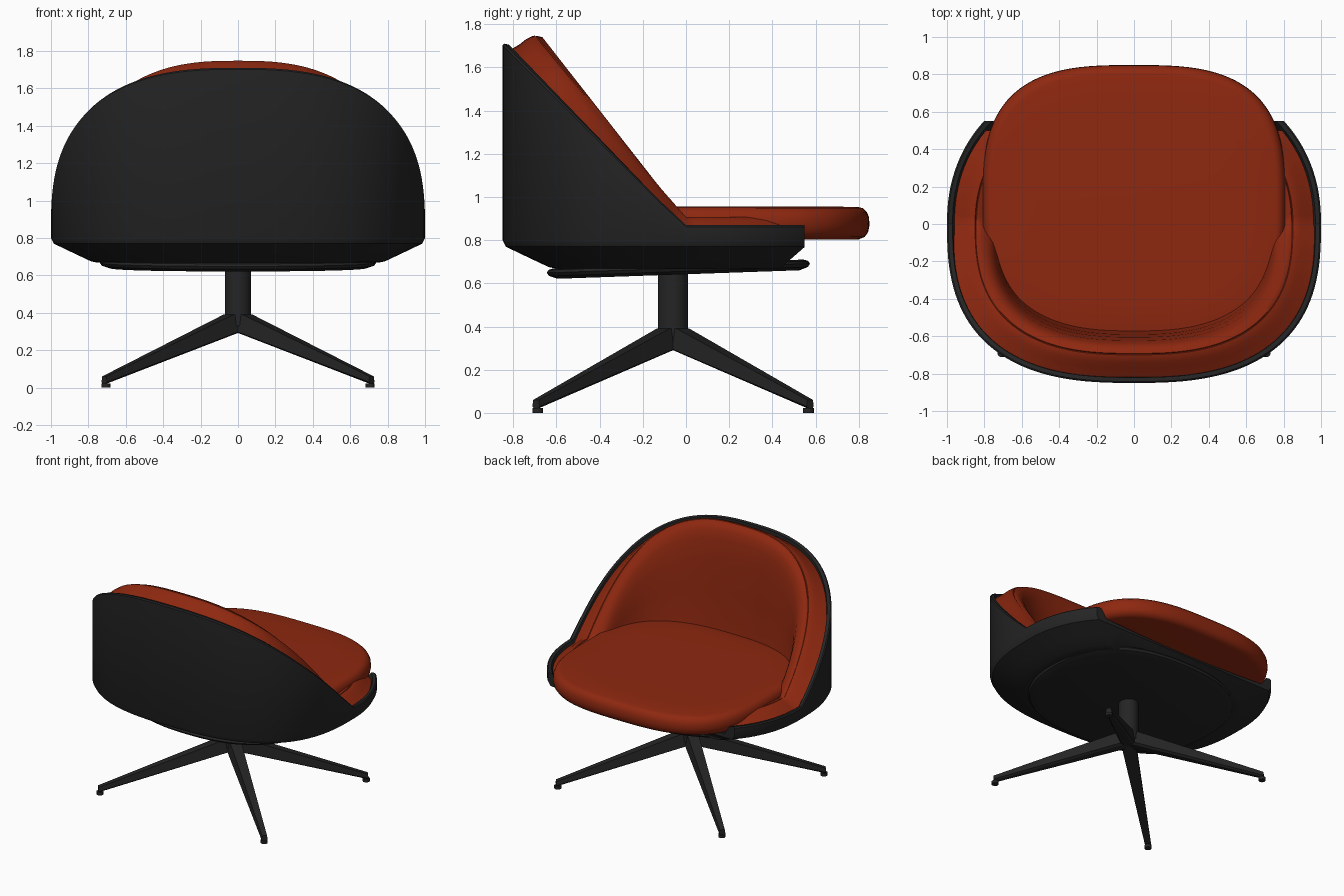
import bpy, bmesh, math
from mathutils import Vector, Matrix

if "Cube" in bpy.data.objects:
    bpy.data.objects.remove(bpy.data.objects["Cube"])

N = 144


def material(name, rgb):
    m = bpy.data.materials.new(name)
    m.diffuse_color = (*rgb, 1)
    m.use_nodes = True
    m.node_tree.nodes["Principled BSDF"].inputs["Base Color"].default_value = m.diffuse_color
    return m


RED = material("rust red fabric", (0.27, 0.021, 0.005))
BLACK = material("charcoal black", (0.018, 0.018, 0.018))


def finish(bm, name, mat, angle=35):
    bmesh.ops.recalc_face_normals(bm, faces=bm.faces[:])
    me = bpy.data.meshes.new(name)
    bm.to_mesh(me)
    bm.free()
    me.materials.append(mat)
    ob = bpy.data.objects.new(name, me)
    bpy.context.collection.objects.link(ob)
    bpy.ops.object.select_all(action='DESELECT')
    ob.select_set(True)
    bpy.context.view_layer.objects.active = ob
    bpy.ops.object.shade_smooth_by_angle(angle=math.radians(angle))
    return ob


def loft(rings, closed=False):
    """Skin a list of equal point loops; cap the ends, or join last to first."""
    bm = bmesh.new()
    vs = [[bm.verts.new(p) for p in r] for r in rings]
    n = len(rings[0])
    pairs = list(zip(vs, vs[1:])) + ([(vs[-1], vs[0])] if closed else [])
    for a, b in pairs:
        for i in range(n):
            j = (i + 1) % n
            bm.faces.new((a[i], a[j], b[j], b[i]))
    if not closed:
        bm.faces.new(vs[0])
        bm.faces.new(vs[-1])
    return bm


def cut(bm, co, no):
    """Slice off everything in front of a plane and close the cut."""
    geom = bm.verts[:] + bm.edges[:] + bm.faces[:]
    bmesh.ops.bisect_plane(bm, geom=geom, plane_co=co, plane_no=no, clear_outer=True)
    edges = [e for e in bm.edges if e.is_boundary]
    bmesh.ops.triangle_fill(bm, edges=edges, use_beauty=True, normal=no)


def spow(v, e):
    return math.copysign(abs(v) ** e, v)


def outline(rx, ry, n_back, n_front, cy=0.0):
    pts = []
    for i in range(N):
        t = 2 * math.pi * i / N
        n = n_front if math.sin(t) > 0 else n_back
        pts.append((rx * spow(math.cos(t), 2 / n), cy + ry * spow(math.sin(t), 2 / n)))
    return pts


def rim(y):
    """Height of the slanted shell rim."""
    if y > 0:
        return 0.87
    if y > -0.14:
        return 0.87 - y * 0.13 / 0.14
    return 1.0 + (-0.14 - y)


def tub_ring(d, zf):
    """Tub outline inset by d; zf gives height from the rim height."""
    return [(x * (1 - d), y * (0.85 - d) / 0.85, zf(rim(y))) for x, y in TUB]


TUB = outline(1.0, 0.85, 2.65, 2.2)

# Outer shell: slanted thin-walled tub with an open front
flat = lambda z: (lambda h: z)
shell = loft([
    tub_ring(0.30, flat(0.78)), tub_ring(0.06, flat(0.80)),
    tub_ring(0.03, lambda h: h - 0.004), tub_ring(0.008, lambda h: h),
    tub_ring(0.0, lambda h: h - 0.008), tub_ring(0.0, flat(0.80)),
    tub_ring(0.015, flat(0.77)), tub_ring(0.13, flat(0.715)),
    tub_ring(0.215, flat(0.675)), tub_ring(0.25, flat(0.668))])
cut(shell, (0, 0.55, 0), (0, 1, 0))
cut(shell, (0, 0.54, 0.76), Vector((0, 0.07, -0.08)).normalized())
finish(shell, "outer_shell", BLACK)

# Padded lining: rolled lip with a stitched groove, sloping to the seat
mix = lambda k, o=0.0: (lambda h: 0.79 + (h - 0.79) * k + o)
lining = loft([
    tub_ring(0.028, flat(0.80)), tub_ring(0.028, lambda h: h - 0.035),
    tub_ring(0.05, lambda h: h - 0.02), tub_ring(0.08, lambda h: h - 0.002),
    tub_ring(0.11, lambda h: h + 0.022), tub_ring(0.14, lambda h: h + 0.036),
    tub_ring(0.15, lambda h: h + 0.038), tub_ring(0.154, lambda h: h + 0.032),
    tub_ring(0.158, lambda h: h + 0.037), tub_ring(0.185, lambda h: h + 0.03),
    tub_ring(0.21, mix(0.98, 0.01)), tub_ring(0.228, mix(0.92)),
    tub_ring(0.245, mix(0.75)), tub_ring(0.26, mix(0.5)),
    tub_ring(0.27, mix(0.25)), tub_ring(0.30, flat(0.78))], closed=True)
cut(lining, (0, 0.5, 0), (0, 1, 0))
finish(lining, "padded_lining", RED, 50)

# Seat cushion: rounded slab reaching past the shell front
SEAT = [(0.2, 0.957), (0.05, 0.953), (0.03, 0.948), (0.012, 0.93), (0.002, 0.905),
        (0.0, 0.87), (0.006, 0.838), (0.022, 0.815), (0.05, 0.804)]
seat = loft([[(x, y, z) for x, y in outline(0.81 - d, 0.74 - d, 3, 3, 0.11)]
             for d, z in SEAT])
finish(seat, "seat_cushion", RED, 50)

# Tilted mounting plate under the shell
PLATE = [(0.03, 0.025), (0.008, 0.018), (0.0, 0.005), (0.01, -0.01), (0.05, -0.024)]
plate = loft([[(x, y, z) for x, y in outline(0.74 - d, 0.61 - d, 2.4, 2.4)]
              for d, z in PLATE])
ob = finish(plate, "mounting_plate", BLACK)
ob.matrix_world = Matrix.Translation((0, -0.035, 0.665)) @ Matrix.Rotation(0.035, 4, 'X')

# Swivel post
CY = -0.06


def cylinder(name, r, x, y, z0, z1, seg):
    bm = bmesh.new()
    bmesh.ops.create_cone(bm, cap_ends=True, segments=seg, radius1=r, radius2=r,
                          depth=z1 - z0, matrix=Matrix.Translation((x, y, (z0 + z1) / 2)))
    finish(bm, name, BLACK)


cylinder("swivel_post", 0.07, 0, CY, 0.33, 0.67, 48)

# Four tapered legs with round feet
for i, (sx, sy) in enumerate([(1, 1), (-1, 1), (-1, -1), (1, -1)]):
    end = Vector((0.715 * sx, 0.635 * sy, 0))
    along = end.normalized()
    side = Vector((-along.y, along.x, 0))
    hub = Vector((0, CY, 0))

    def section(dist, w, z0, z1):
        c = hub + along * dist
        return [c + side * (w * a) + Vector((0, 0, z)) for a, z in
                ((-1, z0 + 0.01), (-0.6, z0), (0.6, z0), (1, z0 + 0.01),
                 (0.8, z1), (-0.8, z1))]

    L = end.length
    leg = loft([section(0.0, 0.05, 0.30, 0.395), section(0.07, 0.05, 0.28, 0.39),
                section(L, 0.022, 0.02, 0.06)])
    finish(leg, f"leg_{i + 1}", BLACK, 25)
    foot = hub + along * (L - 0.012)
    cylinder(f"foot_{i + 1}", 0.025, foot.x, foot.y, 0.0, 0.022, 20)
